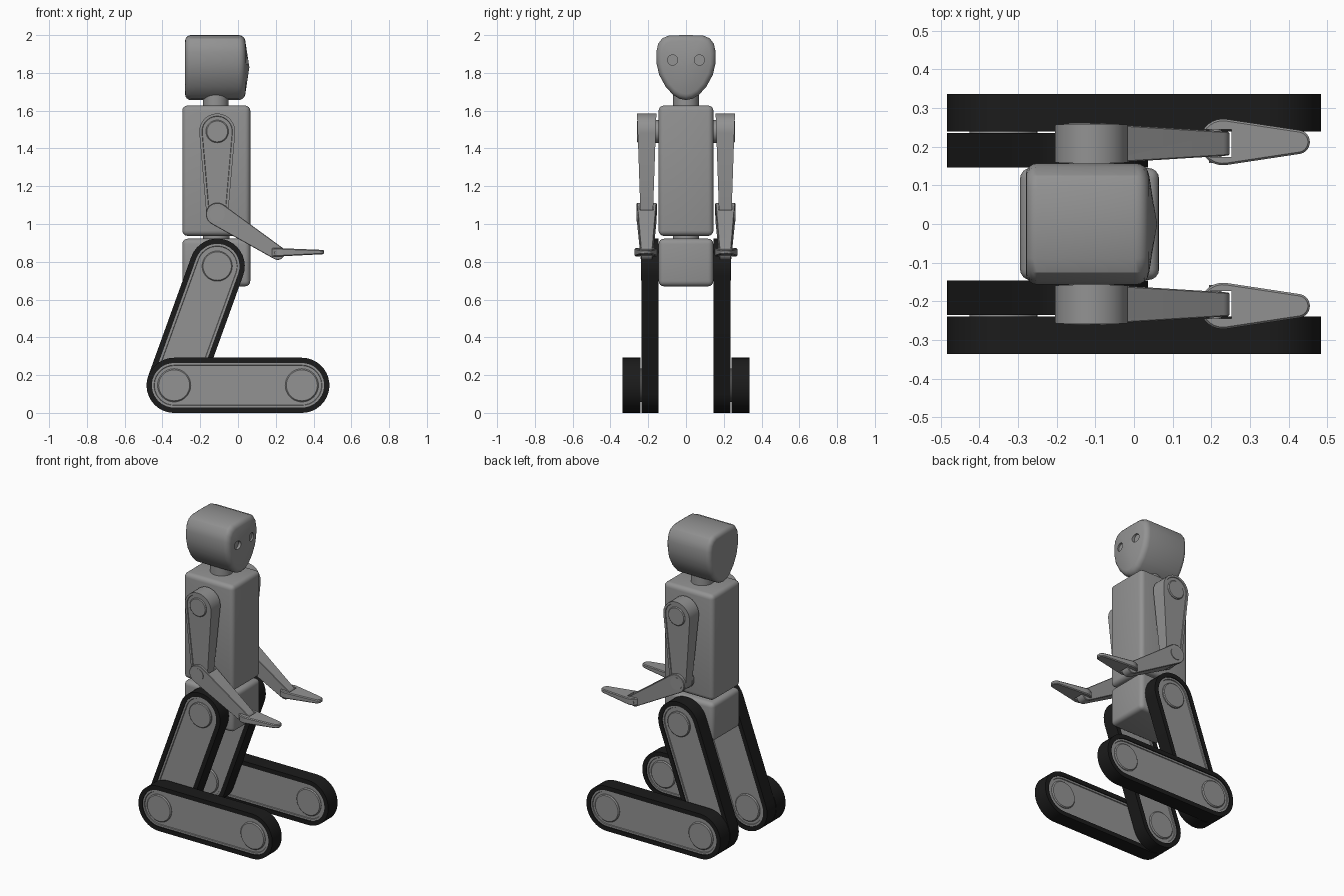
import bpy, bmesh
from math import acos, atan2, cos, sin, pi, hypot, radians

if "Cube" in bpy.data.objects:
    bpy.data.objects.remove(bpy.data.objects["Cube"])

black = bpy.data.materials.new("belt_black")
black.diffuse_color = (0.011, 0.011, 0.011, 1)
black.use_nodes = True
black.node_tree.nodes["Principled BSDF"].inputs["Base Color"].default_value = black.diffuse_color
grey = bpy.data.materials.new("body_grey")
grey.diffuse_color = (0.29, 0.29, 0.29, 1)
grey.use_nodes = True
grey.node_tree.nodes["Principled BSDF"].inputs["Base Color"].default_value = grey.diffuse_color
parts = []


def make(name, verts, faces, mat=grey):
    me = bpy.data.meshes.new(name)
    me.from_pydata(verts, [], faces)
    bm = bmesh.new()
    bm.from_mesh(me)
    bmesh.ops.recalc_face_normals(bm, faces=bm.faces)
    bm.to_mesh(me)
    bm.free()
    ob = bpy.data.objects.new(name, me)
    bpy.context.collection.objects.link(ob)
    me.materials.append(mat)
    parts.append(ob)
    return ob


def bevel(ob, width, segments=1, angle=40, clamp=True):
    m = ob.modifiers.new("bevel", 'BEVEL')
    m.width, m.segments = width, segments
    m.limit_method, m.angle_limit = 'ANGLE', radians(angle)
    m.use_clamp_overlap = clamp
    return ob


def recess(ob, rim, depth):
    # sink the two flat end faces inside a thin rim
    bm = bmesh.new()
    bm.from_mesh(ob.data)
    ends = [f for f in bm.faces if len(f.verts) > 4]
    bmesh.ops.inset_individual(bm, faces=ends, thickness=rim, depth=0)
    bmesh.ops.inset_individual(bm, faces=ends, thickness=0.002, depth=-depth)
    bm.to_mesh(ob.data)
    bm.free()
    return ob


def mirror(ob):
    m = ob.modifiers.new("mirror", 'MIRROR')
    m.use_axis = (False, True, False)
    return ob


def cut(ob, cutter):
    parts.remove(cutter)
    cutter.hide_render = True
    cutter.hide_set(True)
    m = ob.modifiers.new("cut", 'BOOLEAN')
    m.object, m.operation, m.solver = cutter, 'DIFFERENCE', 'EXACT'


def outline(p, r0, q, r1, n=18):
    # two circles joined by their tangents
    d = atan2(q[1] - p[1], q[0] - p[0])
    a = acos((r0 - r1) / hypot(q[0] - p[0], q[1] - p[1]))
    pts = []
    for c, r, s, e in ((p, r0, d + a, d + 2 * pi - a), (q, r1, d - a, d + a)):
        for i in range(n):
            t = s + (e - s) * i / (n - 1)
            pts.append((c[0] + r * cos(t), c[1] + r * sin(t)))
    return pts


def prism(name, low, high):
    n = len(low)
    sides = [(i, (i + 1) % n, (i + 1) % n + n, i + n) for i in range(n)]
    return make(name, low + high, sides + [tuple(range(n)), tuple(range(n, 2 * n))])


def limb(name, p, r0, q, r1, y, w0, w1):
    # tapered bar in the xz plane, half width going from w0 to w1
    dx, dz = q[0] - p[0], q[1] - p[1]
    low, high = [], []
    for x, z in outline(p, r0, q, r1):
        t = ((x - p[0]) * dx + (z - p[1]) * dz) / (dx * dx + dz * dz)
        w = w0 + (w1 - w0) * t
        low.append((x, y - w, z))
        high.append((x, y + w, z))
    return prism(name, low, high)


def pin(name, p, r, y0, y1):
    ring = [(p[0] + r * cos(i * pi / 20), p[1] + r * sin(i * pi / 20)) for i in range(40)]
    return prism(name, [(x, y0, z) for x, z in ring], [(x, y1, z) for x, z in ring])


def post(name, x, r, z0, z1):
    ring = [(x + r * cos(i * pi / 20), r * sin(i * pi / 20)) for i in range(40)]
    return prism(name, [(a, b, z0) for a, b in ring], [(a, b, z1) for a, b in ring])


def block(name, x0, x1, y, z0, z1):
    c = [(x0, -y), (x1, -y), (x1, y), (x0, y)]
    return bevel(prism(name, [(a, b, z0) for a, b in c], [(a, b, z1) for a, b in c]), 0.028, 4)


def track(name, p, q, y0, y1):
    # black belt ring around a recessed grey plate
    o, i = outline(p, 0.146, q, 0.146), outline(p, 0.118, q, 0.118)
    n = len(o)
    loops = ((o, y0), (o, y1), (i, y1), (i, y0))
    verts = [(x, y, z) for pts, y in loops for x, z in pts]
    faces = [(k * n + j, k * n + (j + 1) % n, (k + 1) % 4 * n + (j + 1) % n, (k + 1) % 4 * n + j)
             for k in range(4) for j in range(n)]
    mirror(make(name + "_belt", verts, faces, black))
    mid, w = (y0 + y1) / 2, (y1 - y0) / 2 - 0.006
    mirror(recess(limb(name + "_plate", p, 0.1185, q, 0.1185, mid, w, w), 0.012, 0.005))


# body
block("torso", -0.295, 0.065, 0.145, 0.937, 1.627)
block("pelvis", -0.295, 0.065, 0.145, 0.67, 0.922)
post("waist", -0.115, 0.07, 0.90, 0.96)
post("neck", -0.118, 0.068, 1.60, 1.70)

# head: shield section run along x, with a pointed face
half = [(0.09, 1.998), (0.126, 1.983), (0.148, 1.953), (0.157, 1.91), (0.156, 1.85),
        (0.142, 1.79), (0.108, 1.727), (0.068, 1.683), (0.034, 1.663)]
shield = [(0, 2.0)] + half + [(0, 1.656)] + [(-y, z) for y, z in reversed(half)]
n = len(shield)
verts = [(-0.28, y, z) for y, z in shield] + [(0.034, y, z) for y, z in shield] + [(0.060, 0, 1.83)]
faces = [(i, (i + 1) % n, (i + 1) % n + n, i + n) for i in range(n)]
faces += [tuple(range(n))] + [(i + n, (i + 1) % n + n, 2 * n) for i in range(n)]
head = bevel(make("head", verts, faces), 0.03, 4, 50, False)

# eye sockets
for s in (-1, 1):
    ring = [(s * 0.071 + 0.027 * cos(i * pi / 16), 1.868 + 0.027 * sin(i * pi / 16)) for i in range(32)]
    cut(head, prism("eye_cutter", [(0.034, y, z) for y, z in ring], [(0.1, y, z) for y, z in ring]))

# arms
shoulder, elbow, wrist, ay = (-0.11, 1.49), (-0.11, 1.052), (0.21, 0.847), 0.208
mirror(recess(limb("upper_arm", shoulder, 0.095, elbow, 0.057, ay, 0.048, 0.033), 0.014, 0.004))
mirror(bevel(pin("shoulder_pin", shoulder, 0.06, 0.13, 0.259), 0.005))
forearm = bevel(limb("forearm", elbow, 0.06, wrist, 0.037, ay, 0.051, 0.032), 0.003)
cut(forearm, pin("elbow_cutter", elbow, 0.075, ay - 0.035, ay + 0.035))
mirror(forearm)
mirror(pin("elbow_pin", elbow, 0.04, ay - 0.053, ay + 0.053))

# hands: flat tapered paddles forked around the wrist
flat = outline((0.23, ay + 0.004), 0.06, (0.424, ay + 0.004), 0.031)
low = [(x, y, 0.826 + (x - 0.17) * 0.05) for x, y in flat]
high = [(x, y, 0.874 - (x - 0.17) * 0.04) for x, y in flat]
hand = bevel(prism("hand", low, high), 0.005)
cut(hand, pin("wrist_cutter", wrist, 0.049, ay - 0.034, ay + 0.036))
mirror(hand)
mirror(pin("wrist_pin", wrist, 0.016, ay - 0.05, ay + 0.055))

# legs: tracked thigh and tracked foot
hip, knee, toe = (-0.11, 0.777), (-0.338, 0.146), (0.338, 0.146)
track("thigh", hip, knee, 0.146, 0.236)
track("foot", knee, toe, 0.24, 0.337)
mirror(bevel(pin("hip_hub", hip, 0.08, 0.12, 0.238), 0.005))
mirror(bevel(pin("knee_hub", knee, 0.088, 0.147, 0.336), 0.006))
mirror(bevel(pin("toe_hub", toe, 0.088, 0.242, 0.336), 0.006))

# apply modifiers and smooth the rounded areas
bpy.ops.object.select_all(action='DESELECT')
for ob in parts:
    ob.select_set(True)
bpy.context.view_layer.objects.active = parts[0]
bpy.ops.object.convert(target='MESH')
bpy.ops.object.shade_smooth_by_angle(angle=radians(30))
